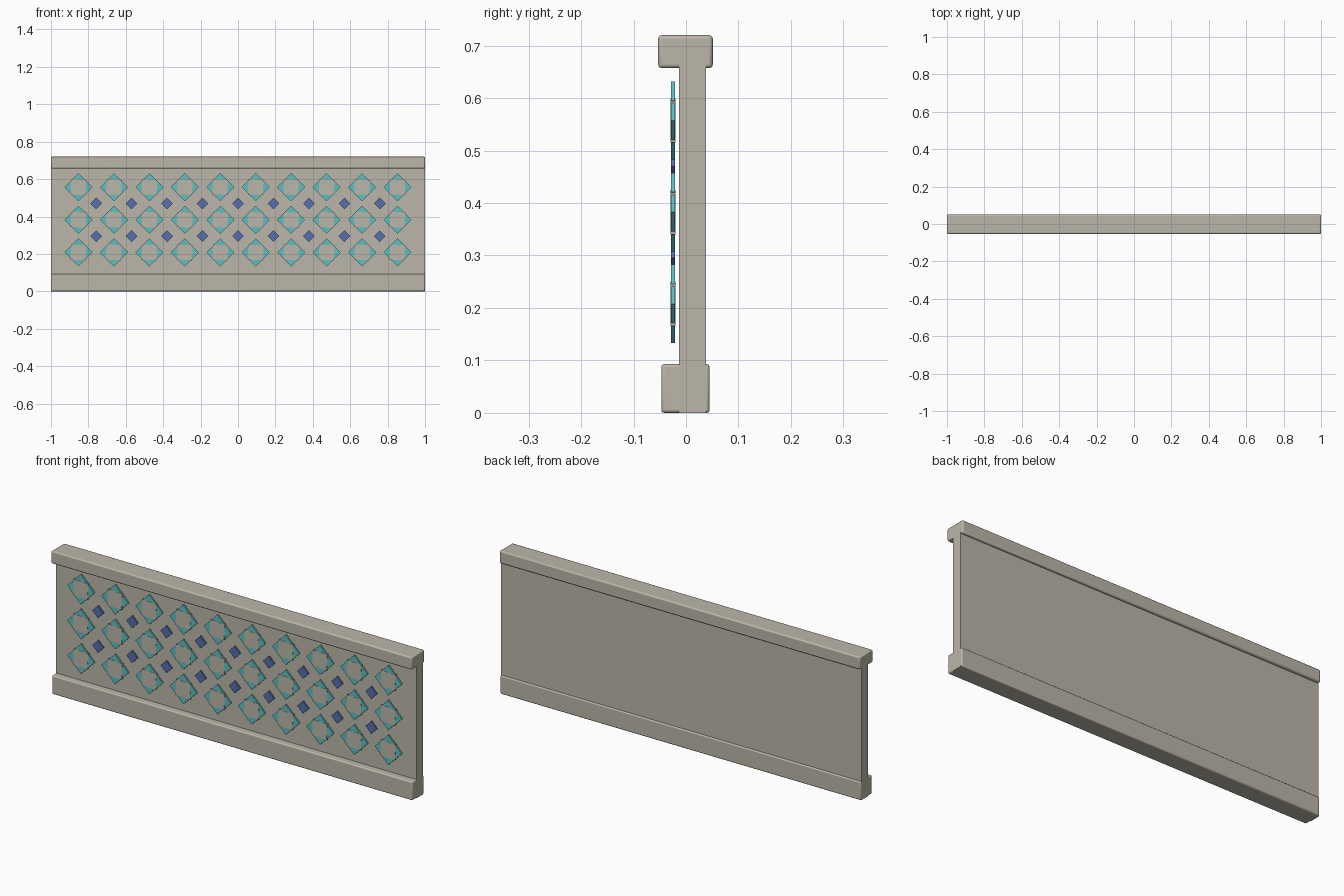
import bpy
from math import radians, sqrt

old = bpy.data.objects.get("Cube")
if old:
    bpy.data.objects.remove(old, do_unlink=True)


def make_material(name, rgb):
    mat = bpy.data.materials.new(name)
    mat.use_nodes = True
    color = (*rgb, 1.0)
    mat.diffuse_color = color
    mat.node_tree.nodes["Principled BSDF"].inputs["Base Color"].default_value = color
    return mat


stone = make_material("warm stone", (0.50, 0.47, 0.40))
teal = make_material("teal glaze", (0.12, 0.52, 0.53))
blue = make_material("blue glaze", (0.09, 0.16, 0.42))


def box(name, mat, x, y, z, angle=0.0, bevel=0.0):
    """Box spanning the given (low, high) ranges, turned about its y axis."""
    spans = (x, y, z)
    bpy.ops.mesh.primitive_cube_add(size=1, location=[(a + b) / 2 for a, b in spans])
    obj = bpy.context.object
    obj.name = name
    obj.scale = [b - a for a, b in spans]
    bpy.ops.object.transform_apply(location=False, rotation=False, scale=True)
    obj.rotation_euler.y = radians(angle)
    obj.data.materials.append(mat)
    if bevel:
        mod = obj.modifiers.new("rounded edges", "BEVEL")
        mod.width = bevel
        mod.segments = 3
        bpy.ops.object.shade_smooth_by_angle(angle=radians(35))
    return obj


def tile(name, mat, x, z, side, y, angle):
    h = side / 2
    return box(name, mat, (x - h, x + h), y, (z - h, z + h), angle)


# Wall slab with rounded base and coping
full = (-1, 1)
box("wall_panel", stone, full, (-0.013, 0.038), (0, 0.69))
box("base_rail", stone, full, (-0.047, 0.045), (0, 0.093), bevel=0.006)
box("top_rail", stone, full, (-0.053, 0.051), (0.657, 0.72), bevel=0.007)

# Rows of star tiles: glazed diamond with a stone square over its middle
columns, pitch, row_pitch = 10, 0.1895, 0.1745
first_x, first_z = -pitch * (columns - 1) / 2, 0.208
depth = (-0.0285, -0.0205)
for row in range(3):
    for col in range(columns):
        x, z = first_x + col * pitch, first_z + row * row_pitch
        tile("star_diamond", teal, x, z, 0.075 * sqrt(2), depth, 45)
        tile("star_center", stone, x, z, 0.08, (-0.0293, -0.0197), 3)

# Small diamonds in the gaps between the stars
for row in range(2):
    for col in range(columns - 1):
        x = first_x + (col + 0.5) * pitch
        z = first_z + (row + 0.5) * row_pitch
        tile("small_diamond", blue, x, z, 0.031 * sqrt(2), depth, 45)
